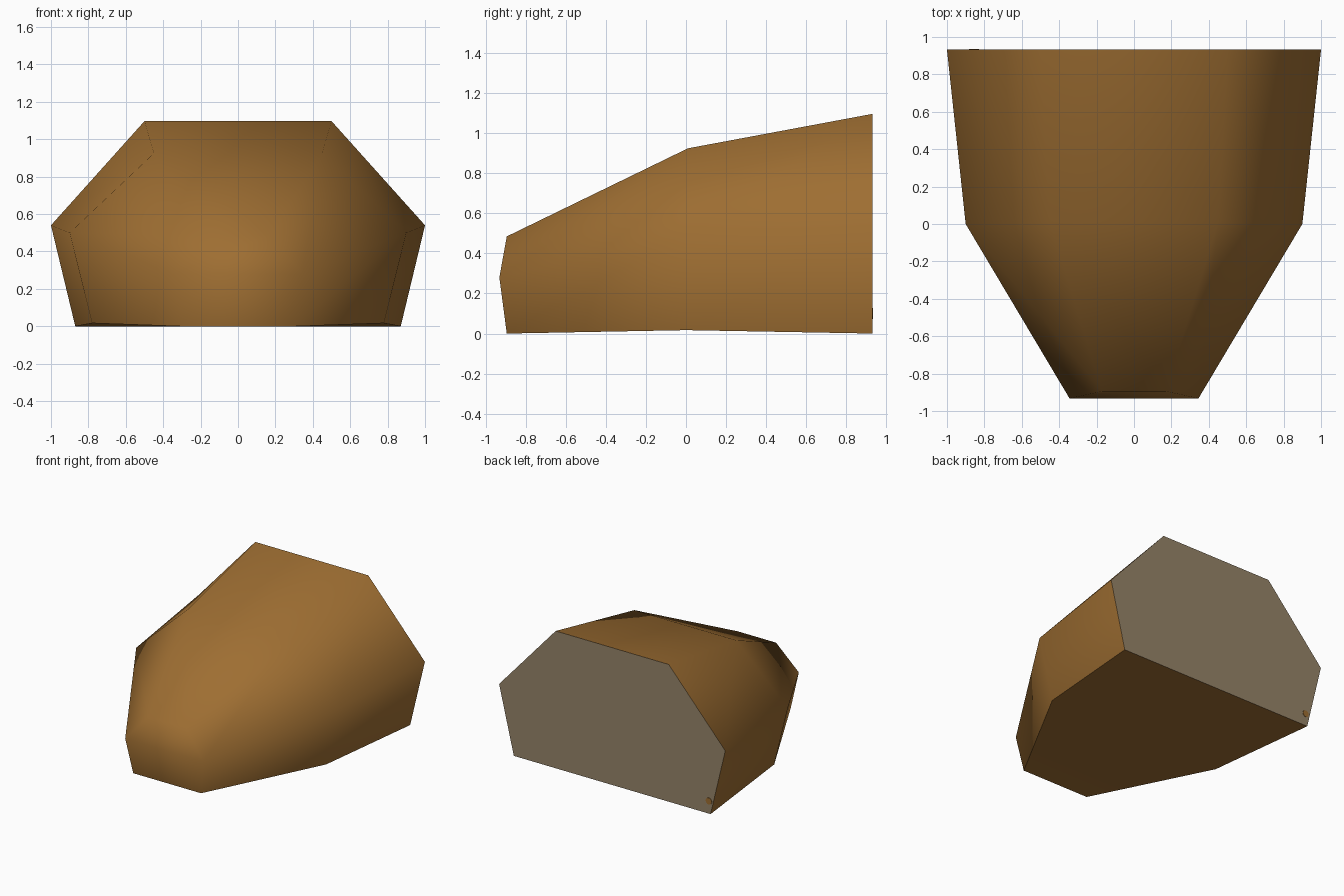
import bpy, bmesh, math

if "Cube" in bpy.data.objects:
    bpy.data.objects.remove(bpy.data.objects["Cube"])


def material(name, rgb):
    m = bpy.data.materials.new(name)
    m.diffuse_color = (*rgb, 1.0)
    m.use_nodes = True
    m.node_tree.nodes["Principled BSDF"].inputs["Base Color"].default_value = m.diffuse_color
    return m


brown = material("warm_brown", (0.342, 0.156, 0.032))
grey = material("stone_grey", (0.305, 0.231, 0.141))

# Half sections, top to bottom, as (x, y, z); mirrored into six-sided rings
SECTIONS = [
    [(0.50, 0.932, 1.097), (1.00, 0.932, 0.54), (0.87, 0.932, 0.0)],
    [(0.45, 0.01, 0.925), (0.90, 0.0, 0.50), (0.78, 0.0, 0.017)],
    [(0.17, -0.895, 0.485), (0.345, -0.932, 0.28), (0.30, -0.895, 0.0)],
]

bm = bmesh.new()
rings = []
for half in SECTIONS:
    pts = half + [(-x, y, z) for x, y, z in reversed(half)]
    rings.append([bm.verts.new(p) for p in pts])

# Side walls between neighbouring rings
for a, b in zip(rings, rings[1:]):
    for i in range(6):
        j = (i + 1) % 6
        bm.faces.new((a[i], a[j], b[j], b[i]))

# Flat grey back, and a front split along its ridge
back = bm.faces.new(rings[0])
f = rings[2]
bm.faces.new((f[0], f[1], f[4], f[5]))
bm.faces.new((f[1], f[2], f[3], f[4]))
bmesh.ops.recalc_face_normals(bm, faces=bm.faces)
back.material_index = 1

mesh = bpy.data.meshes.new("body")
bm.to_mesh(mesh)
bm.free()
mesh.materials.append(brown)
mesh.materials.append(grey)
body = bpy.data.objects.new("body", mesh)
bpy.context.collection.objects.link(body)

# Rounded shading, with crisp bottom and back rims
bpy.context.view_layer.objects.active = body
body.select_set(True)
bpy.ops.object.shade_smooth_by_angle(angle=math.radians(70))

# Small brown spot on the back
bpy.ops.mesh.primitive_cylinder_add(vertices=12, radius=0.027, depth=0.004,
                                    location=(-0.855, 0.933, 0.10),
                                    rotation=(math.pi / 2, 0, 0))
spot = bpy.context.object
spot.name = "back_spot"
spot.data.materials.append(brown)
